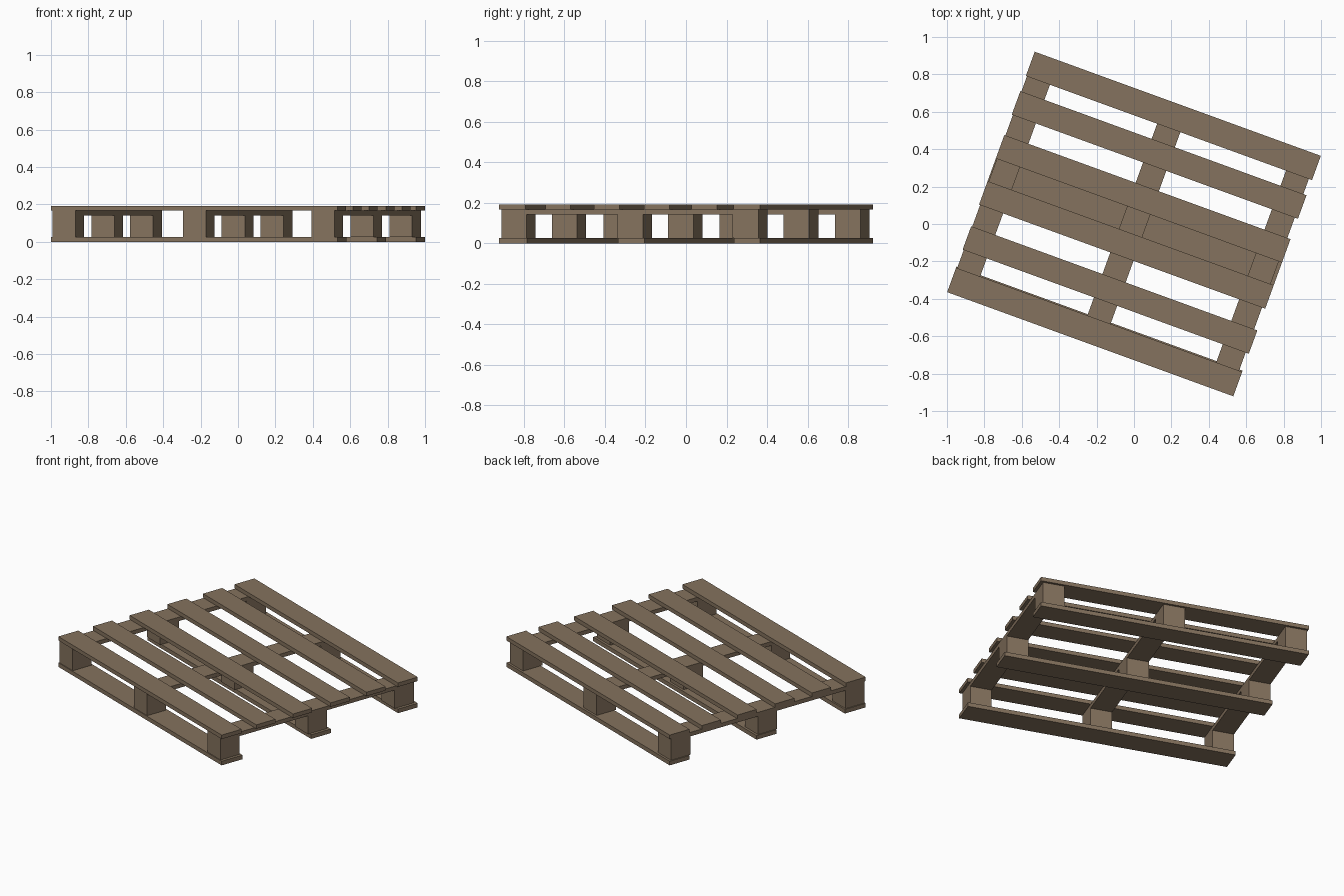
import bpy
import math
from mathutils import Matrix

if "Cube" in bpy.data.objects:
    bpy.data.objects.remove(bpy.data.objects["Cube"])

# Weathered wood, one flat colour
wood = bpy.data.materials.new("weathered_wood")
wood.diffuse_color = (0.235, 0.17, 0.112, 1)
wood.use_nodes = True
wood.node_tree.nodes["Principled BSDF"].inputs["Base Color"].default_value = wood.diffuse_color

# The whole pallet is turned clockwise about the vertical axis
TURN = Matrix.Rotation(math.radians(-20), 4, 'Z')


def plank(name, x, y, z):
    """Box from (min, max) ranges in the pallet's own axes."""
    bpy.ops.mesh.primitive_cube_add(size=1)
    ob = bpy.context.object
    ob.name = name
    mid = [(r[0] + r[1]) / 2 for r in (x, y, z)]
    size = [r[1] - r[0] for r in (x, y, z)]
    ob.data.transform(Matrix.Translation(mid) @ Matrix.Diagonal((*size, 1)))
    ob.matrix_world = TURN
    ob.data.materials.append(wood)
    return ob


LENGTH = (-0.814, 0.814)
STRINGERS = {"left": (-0.808, -0.677), "middle": (-0.067, 0.065), "right": (0.666, 0.796)}
ROWS = {"front": (-0.679, -0.548), "centre": (-0.07, 0.063), "back": (0.535, 0.67)}

# Top deck slats
slats = [(-0.684, -0.545), (-0.442, -0.309), (-0.186, -0.052),
         (0.077, 0.210), (0.326, 0.460), (0.546, 0.684)]
for i, y in enumerate(slats):
    plank(f"deck_slat_{i + 1}", LENGTH, y, (0.166, 0.191))

# Cross boards under the deck, each with a row of blocks
for side, x in STRINGERS.items():
    plank(f"{side}_cross_board", x, (-0.679, 0.67), (0.141, 0.166))
    for row, y in ROWS.items():
        plank(f"{row}_{side}_block", x, y, (0.026, 0.141))

# Bottom runners
runners = {"front": (-0.684, -0.538), "centre": (-0.06, 0.078), "back": (0.547, 0.684)}
for row, y in runners.items():
    plank(f"{row}_bottom_runner", LENGTH, y, (0, 0.026))
